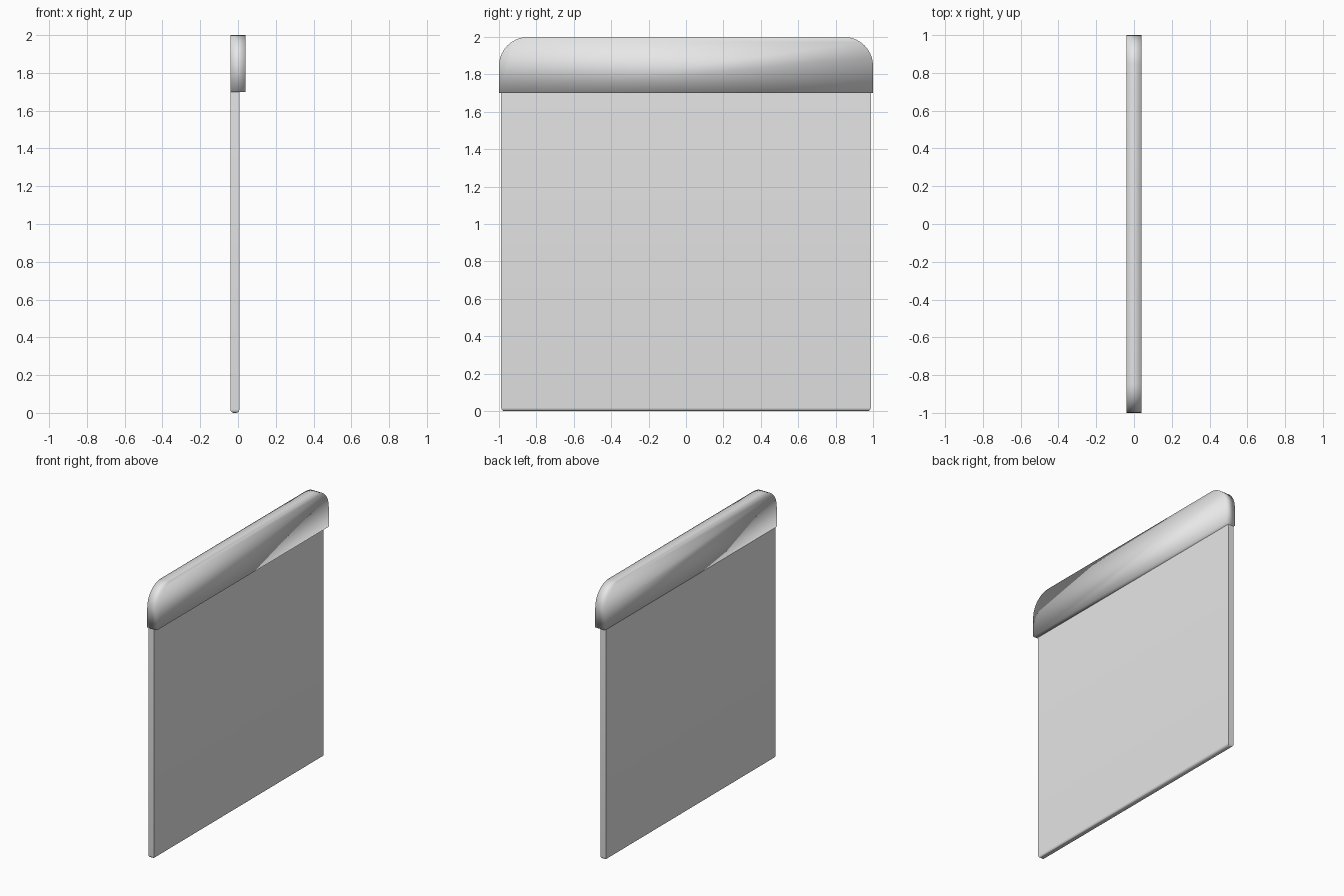
import bpy, bmesh, math

cube = bpy.data.objects.get("Cube")
if cube:
    bpy.data.objects.remove(cube, do_unlink=True)

# Single light grey material
grey = bpy.data.materials.new("light grey")
grey.use_nodes = True
grey.diffuse_color = (0.8, 0.8, 0.8, 1)
grey.node_tree.nodes["Principled BSDF"].inputs["Base Color"].default_value = (0.8, 0.8, 0.8, 1)


def extrude_profile(name, profile, x0, x1):
    """Extrude a closed (y, z) outline along x into a solid object."""
    bm = bmesh.new()
    face = bm.faces.new([bm.verts.new((x0, y, z)) for y, z in profile])
    geom = bmesh.ops.extrude_face_region(bm, geom=[face])["geom"]
    moved = [v for v in geom if isinstance(v, bmesh.types.BMVert)]
    bmesh.ops.translate(bm, verts=moved, vec=(x1 - x0, 0, 0))
    bmesh.ops.recalc_face_normals(bm, faces=bm.faces)
    return bm


def finish(bm, name):
    mesh = bpy.data.meshes.new(name)
    bm.to_mesh(mesh)
    bm.free()
    mesh.materials.append(grey)
    obj = bpy.data.objects.new(name, mesh)
    bpy.context.collection.objects.link(obj)
    bpy.ops.object.select_all(action="DESELECT")
    obj.select_set(True)
    bpy.context.view_layer.objects.active = obj
    return obj


# Header bar: rounded upper corners, softly shaded all over
SEAM, RADIUS, STEPS = 1.7, 0.155, 10
corner = [(1 - RADIUS + RADIUS * math.cos(a), 2 - RADIUS + RADIUS * math.sin(a))
          for a in (math.pi / 2 * i / STEPS for i in range(STEPS + 1))]
half = [(1, SEAM)] + corner
outline = half + [(-y, z) for y, z in reversed(half)]
finish(extrude_profile("header_bar", outline, -0.04, 0.04), "header_bar")
bpy.ops.object.shade_smooth()

# Thin panel flush with the rear of the header, rounded along its bottom edge
sheet = [(-0.988, 0), (0.988, 0), (0.988, SEAM), (-0.988, SEAM)]
bm = extrude_profile("panel", sheet, -0.04, 0.007)
bottom = [e for e in bm.edges if all(v.co.z < 0.01 for v in e.verts)]
bmesh.ops.bevel(bm, geom=bottom, offset=0.018, segments=4, profile=0.5, affect="EDGES")
finish(bm, "panel")
bpy.ops.object.shade_smooth_by_angle(angle=math.radians(40))
